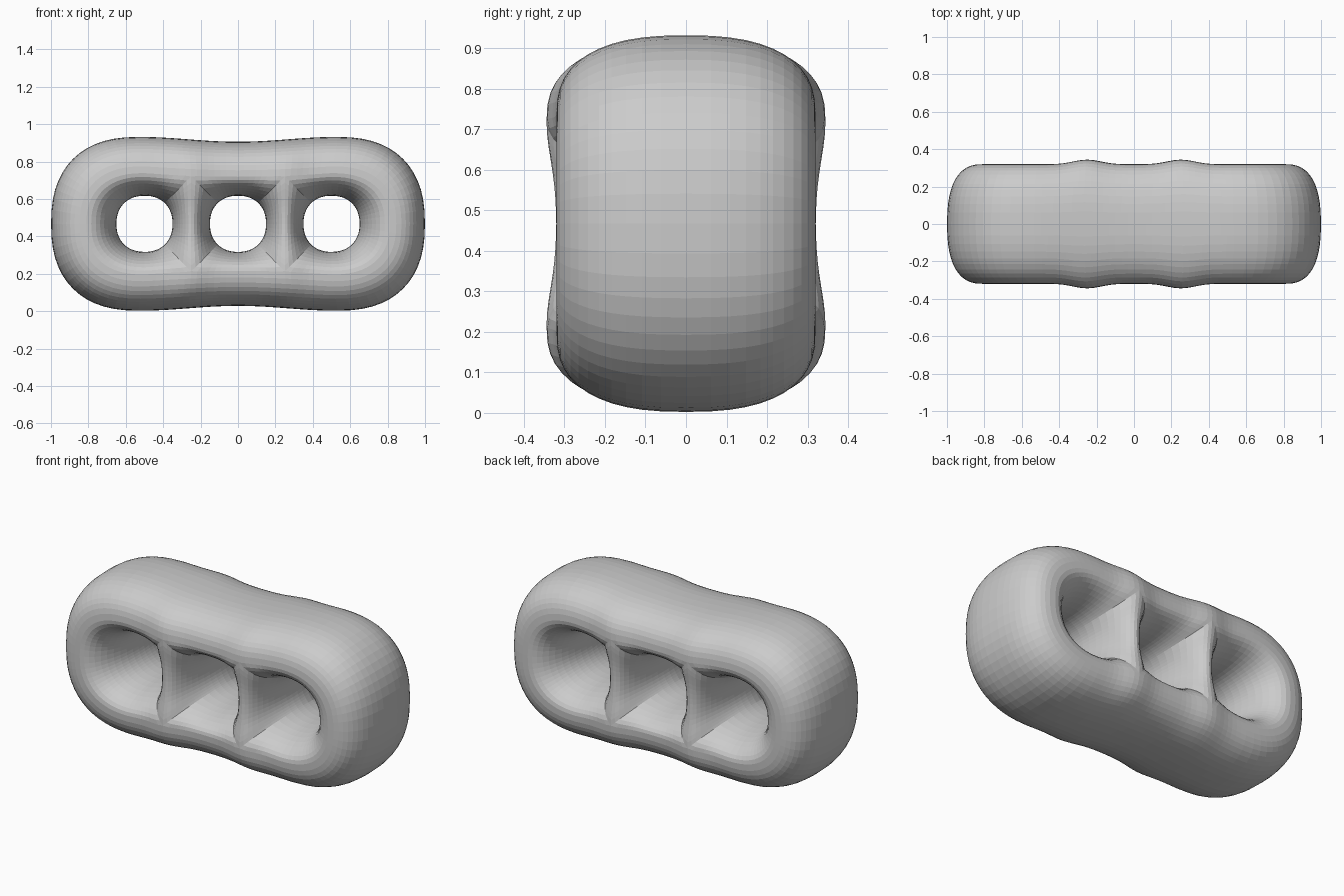
import bpy
import bmesh
from math import sin, cos, pi, exp, atan2
from mathutils import Matrix

if "Cube" in bpy.data.objects:
    bpy.data.objects.remove(bpy.data.objects["Cube"], do_unlink=True)

MID = 0.467      # height of the hole centres
PITCH = 0.5      # distance between hole centres
HOLE = 0.15      # hole radius at the throat
WALL = PITCH / 2


def power(value, n):
    return max(value, 0.0) ** (2 / n)


def crest_height(x):
    return 0.25 + 0.08 * x * x


def depth(x, z):
    # the face swells where the bars meet the rim
    bump = exp(-((x - WALL) / 0.1) ** 2 - ((z - crest_height(WALL)) / 0.13) ** 2)
    return 0.32 + 0.025 * bump


def edge_height(x):
    # outline with a shallow waist in the middle
    return 0.452 - 0.013 * cos(min(x / 0.53, 1) * pi)


def throat(point, centre):
    # nearest point on the hole, in the direction of a crest point
    a = atan2(point[1], point[0] - centre)
    c, s = cos(a), sin(a)
    r = HOLE / (abs(c) ** 2.2 + abs(s) ** 2.2) ** (1 / 2.2)
    return centre + r * c, r * s


def skin(bm, pairs, n, steps):
    # curved strip from the crest down to the middle plane
    rows = []
    for (cx, cz), (tx, tz) in pairs:
        row = []
        for i in range(steps + 1):
            a = pi / 2 * i / steps
            u, v = power(sin(a), n), power(cos(a), n)
            if i == steps:
                u, v = 1.0, 0.0
            row.append(bm.verts.new((cx + (tx - cx) * u,
                                     -depth(cx, cz) * v,
                                     cz + (tz - cz) * u)))
        rows.append(row)
    for r, q in zip(rows, rows[1:]):
        for i in range(steps):
            bm.faces.new((r[i], r[i + 1], q[i + 1], q[i]))


# Crest of the rim and the outer edge, as matching paths
crest, edge = [], []
for i in range(17):
    s = i / 16
    crest.append((PITCH * s, crest_height(PITCH * s)))
    edge.append((0.53 * s, edge_height(0.53 * s)))
for i in range(1, 15):
    a = pi / 2 * (1 - i / 14)
    c, s = power(cos(a), 2.4), power(sin(a), 2.4)
    if i == 14:
        c, s = 1.0, 0.0
    crest.append((PITCH + 0.31 * c, crest_height(PITCH) * s))
    edge.append((0.53 + 0.47 * c, edge_height(0.53) * s))

# Ridge of the bar between two holes
bar = [(WALL, crest_height(WALL) * i / 8) for i in range(8)]

# One eighth of the body: outer shell, middle hole, end hole
bm = bmesh.new()
skin(bm, list(zip(crest, edge)), 2.5, 12)
skin(bm, [(p, throat(p, 0)) for p in crest[:9] + bar[::-1]], 2.0, 10)
skin(bm, [(p, throat(p, PITCH)) for p in bar + crest[8:]], 2.0, 10)
bmesh.ops.remove_doubles(bm, verts=bm.verts, dist=0.0005)

# Mirror across all three planes
for axis in "XYZ":
    geom = bm.verts[:] + bm.edges[:] + bm.faces[:]
    bmesh.ops.mirror(bm, geom=geom, matrix=Matrix.Identity(4),
                     merge_dist=0.0005, axis=axis)
    bmesh.ops.remove_doubles(bm, verts=bm.verts, dist=0.0005)

# Soften the crest lines slightly, then stand the body on the floor
bmesh.ops.smooth_vert(bm, verts=bm.verts, factor=0.3,
                      use_axis_x=True, use_axis_y=True, use_axis_z=True)
bmesh.ops.recalc_face_normals(bm, faces=bm.faces)
bmesh.ops.translate(bm, verts=bm.verts, vec=(0, 0, MID))

mesh = bpy.data.meshes.new("three_hole_body")
bm.to_mesh(mesh)
bm.free()
body = bpy.data.objects.new("three_hole_body", mesh)
bpy.context.collection.objects.link(body)

grey = bpy.data.materials.new("light_grey")
grey.use_nodes = True
colour = (0.6, 0.6, 0.6, 1)
grey.diffuse_color = colour
grey.node_tree.nodes["Principled BSDF"].inputs["Base Color"].default_value = colour
mesh.materials.append(grey)
